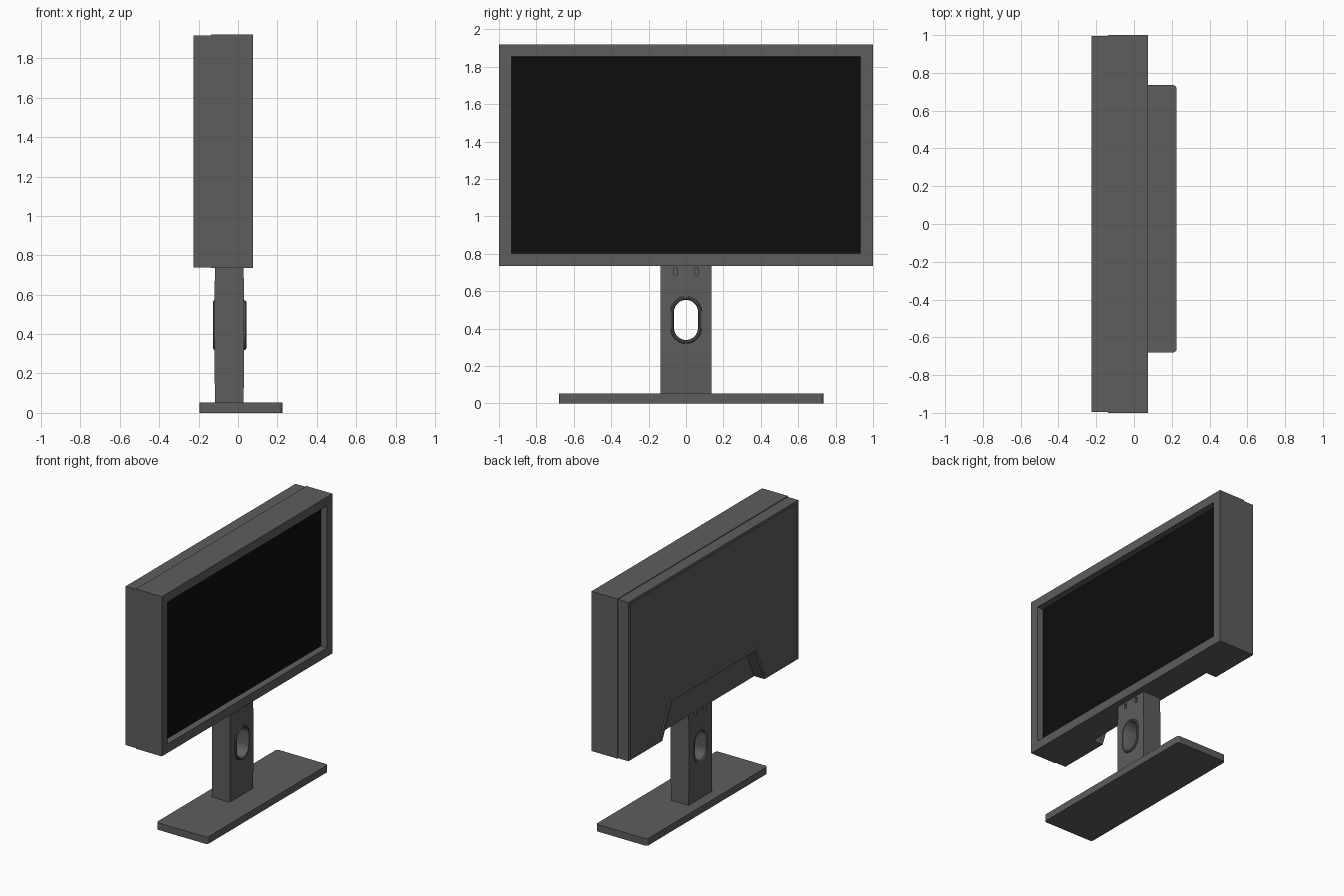
import bpy, bmesh, math

if "Cube" in bpy.data.objects:
    bpy.data.objects.remove(bpy.data.objects["Cube"])


def material(name, v):
    m = bpy.data.materials.new(name)
    m.diffuse_color = (v, v, v, 1)
    m.use_nodes = True
    m.node_tree.nodes["Principled BSDF"].inputs["Base Color"].default_value = m.diffuse_color
    return m


GREY = material("dark_grey", 0.11)
BLACK = material("screen_black", 0.004)


def finish(name, bm, mat=GREY):
    bmesh.ops.recalc_face_normals(bm, faces=bm.faces)
    mesh = bpy.data.meshes.new(name)
    bm.to_mesh(mesh)
    bm.free()
    mesh.materials.append(mat)
    ob = bpy.data.objects.new(name, mesh)
    bpy.context.collection.objects.link(ob)
    return ob


def prism(points, axis, a, b):
    """Extrude a 2D outline along an axis; returns bmesh and its end caps."""
    bm = bmesh.new()

    def put(p, t):
        c = list(p)
        c.insert(axis, t)
        return bm.verts.new(c)
    lo = [put(p, a) for p in points]
    hi = [put(p, b) for p in points]
    caps = bm.faces.new(lo), bm.faces.new(hi)
    n = len(points)
    for i in range(n):
        j = (i + 1) % n
        bm.faces.new((lo[i], lo[j], hi[j], hi[i]))
    bmesh.ops.recalc_face_normals(bm, faces=bm.faces)
    return bm, caps


def rect(u0, u1, v0, v1):
    return [(u0, v0), (u1, v0), (u1, v1), (u0, v1)]


def rounded(u0, u1, v0, v1, r, seg):
    pts = []
    for k, (cu, cv) in enumerate([(u1 - r, v1 - r), (u0 + r, v1 - r),
                                  (u0 + r, v0 + r), (u1 - r, v0 + r)]):
        for i in range(seg + 1):
            t = math.pi / 2 * (k + i / seg)
            pts.append((cu + r * math.cos(t), cv + r * math.sin(t)))
    return pts


def slot(r, half, zc=0.446, seg=8):
    return rounded(-r, r, zc - half - r, zc + half + r, r, seg)


def cut(ob, points, a, b):
    cutter = finish("cutter", prism(points, 0, a, b)[0])
    cutter.hide_render = True
    mod = ob.modifiers.new("cut", 'BOOLEAN')
    mod.object, mod.solver = cutter, 'EXACT'
    bpy.context.view_layer.objects.active = ob
    bpy.ops.object.modifier_apply(modifier=mod.name)
    bpy.data.objects.remove(cutter)


# Front frame with a recess for the screen
bm, caps = prism(rect(-1, 1, 0.735, 1.92), 0, -0.138, 0.075)
bmesh.ops.inset_region(bm, faces=[caps[1]], thickness=0.066, use_even_offset=True)
bmesh.ops.inset_region(bm, faces=[caps[1]], thickness=0.006, depth=-0.045,
                       use_even_offset=True)
finish("front_frame", bm)

# Screen panel
finish("screen", prism(rect(-0.929, 0.929, 0.806, 1.849), 0, 0.02, 0.032)[0], BLACK)

# Back shell with the trapezoid notch and a thin rim
outline = [(-0.995, 0.737), (-0.6, 0.737), (-0.485, 0.985), (0.485, 0.985),
           (0.6, 0.737), (0.995, 0.737), (0.995, 1.915), (-0.995, 1.915)]
bm, caps = prism(outline, 0, -0.225, -0.138)
bmesh.ops.inset_region(bm, faces=[caps[0]], thickness=0.022, use_even_offset=True)
bmesh.ops.inset_region(bm, faces=[caps[0]], thickness=0.004, depth=-0.008,
                       use_even_offset=True)
finish("back_shell", bm)

# Stand column, slightly bowed, with a cable hole and small slots
side = [(-0.116, 0.045), (0.028, 0.045), (0.031, 0.25), (0.031, 0.6), (0.028, 0.74),
        (-0.116, 0.74), (-0.12, 0.6), (-0.12, 0.25)]
stand = finish("stand_column", prism(side, 1, -0.136, 0.136)[0])
cut(stand, slot(0.07, 0.043), -0.3, 0.3)
for y in (-0.055, 0.055):
    for x in (-0.116, 0.028):
        cut(stand, rect(y - 0.01, y + 0.01, 0.686, 0.724), x - 0.015, x + 0.015)

# Ring lining the cable hole
section = [(0.084, 0.029), (0.082, 0.038), (0.076, 0.042), (0.069, 0.040), (0.064, 0.032),
           (0.064, -0.119), (0.069, -0.124), (0.076, -0.126), (0.082, -0.124), (0.084, -0.117)]
bm = bmesh.new()
loops = [[bm.verts.new((x, *p)) for p in slot(r, 0.043)] for r, x in section]
for a, b in zip(loops[:-1], loops[1:]):
    for i in range(len(a)):
        j = (i + 1) % len(a)
        bm.faces.new((a[i], a[j], b[j], b[i]))
ring = finish("cable_hole_ring", bm)
bpy.ops.object.select_all(action='DESELECT')
ring.select_set(True)
bpy.context.view_layer.objects.active = ring
bpy.ops.object.shade_smooth_by_angle(angle=math.radians(40))

# Base plate with softened corners
finish("base_plate", prism(rounded(-0.195, 0.225, -0.68, 0.735, 0.018, 4), 2, 0, 0.052)[0])
